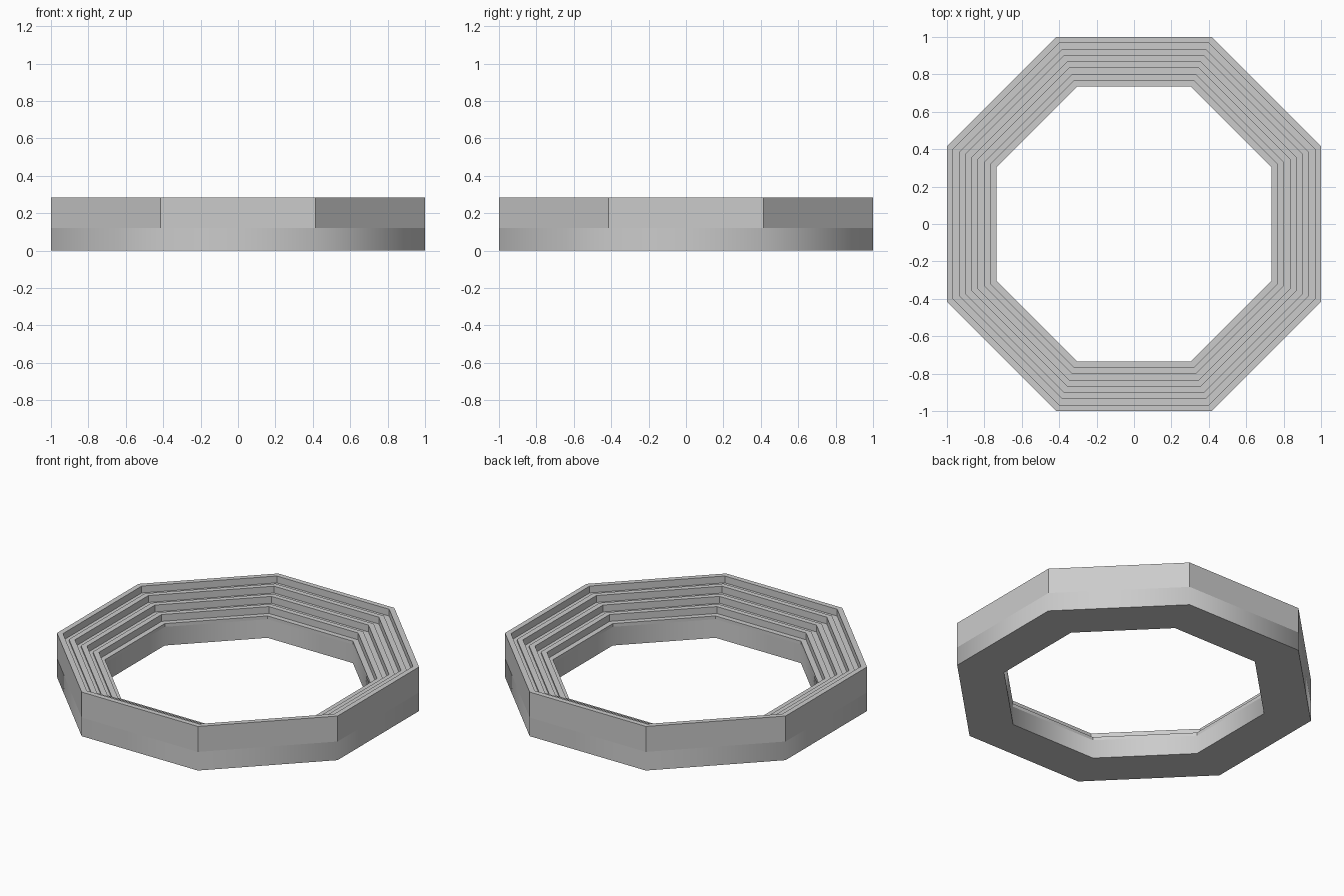
import bpy, bmesh, math

if "Cube" in bpy.data.objects:
    bpy.data.objects.remove(bpy.data.objects["Cube"])

SIDES = 8
OUTER, INNER = 1.0, 0.735
BASE_TOP, RIM_TOP = 0.12, 0.284
BANDS = 8
PITCH, DEPTH = 0.033, 0.044   # drop per tier, depth of each channel


def octagon_sweep(name, profile, closed):
    """Sweep (apothem, z) points around an octagon."""
    bm = bmesh.new()
    k = 1 / math.cos(math.pi / SIDES)
    rings = []
    for i in range(SIDES):
        a = 2 * math.pi * (i + 0.5) / SIDES
        rings.append([bm.verts.new((r * k * math.cos(a), r * k * math.sin(a), z))
                      for r, z in profile])
    n = len(profile)
    for i in range(SIDES):
        p, q = rings[i], rings[(i + 1) % SIDES]
        for j in range(n if closed else n - 1):
            m = (j + 1) % n
            bm.faces.new((p[j], q[j], q[m], p[m]))
    bmesh.ops.recalc_face_normals(bm, faces=bm.faces)
    mesh = bpy.data.meshes.new(name)
    bm.to_mesh(mesh)
    bm.free()
    obj = bpy.data.objects.new(name, mesh)
    bpy.context.collection.objects.link(obj)
    return obj


# Base ring with softly shaded side walls
base = octagon_sweep("base_ring", [(INNER, BASE_TOP), (INNER, 0),
                                   (OUTER, 0), (OUTER, BASE_TOP)], True)
bpy.context.view_layer.objects.active = base
base.select_set(True)
bpy.ops.object.shade_smooth_by_angle(angle=math.radians(60))
base.select_set(False)

# Tiers: alternating ridges and channels descending inward
profile = [(OUTER, BASE_TOP)]
width = (OUTER - INNER) / BANDS
for i in range(BANDS):
    z = RIM_TOP - (i // 2) * PITCH - (i % 2) * DEPTH
    profile += [(OUTER - i * width, z), (OUTER - (i + 1) * width, z)]
profile.append((INNER, BASE_TOP))
octagon_sweep("stepped_tiers", profile, True)
